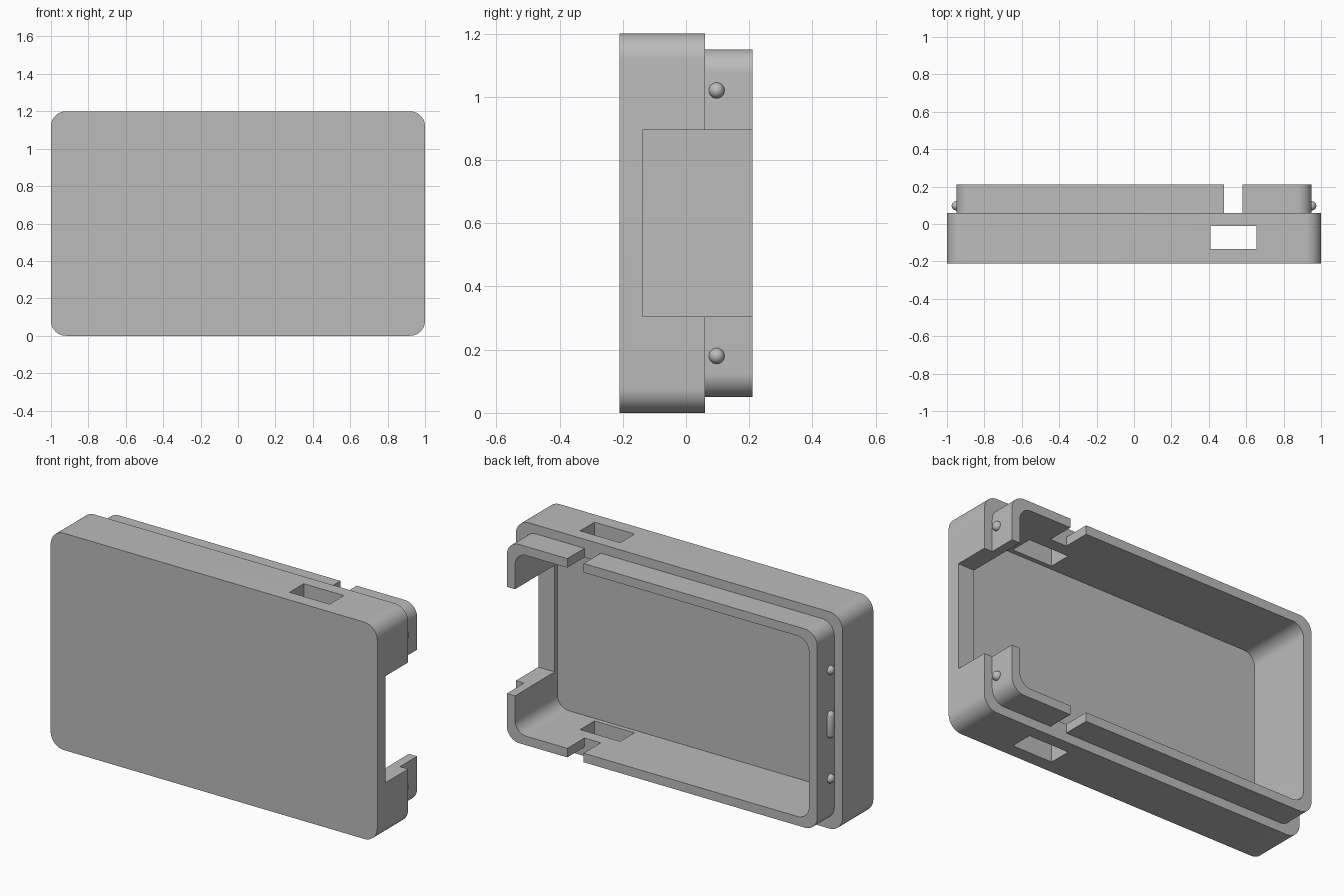
import bpy, bmesh, math
from mathutils import Matrix, Vector

if "Cube" in bpy.data.objects:
    bpy.data.objects.remove(bpy.data.objects["Cube"])

grey = bpy.data.materials.new("plain grey")
grey.diffuse_color = (0.5, 0.5, 0.5, 1)
grey.use_nodes = True
grey.node_tree.nodes["Principled BSDF"].inputs["Base Color"].default_value = grey.diffuse_color


def finish(name, bm):
    """Turn a bmesh into a named grey object."""
    bmesh.ops.recalc_face_normals(bm, faces=bm.faces)
    me = bpy.data.meshes.new(name)
    bm.to_mesh(me)
    bm.free()
    me.materials.append(grey)
    ob = bpy.data.objects.new(name, me)
    bpy.context.collection.objects.link(ob)
    return ob


def rounded_slab(name, half_x, half_z, r, y0, y1, n=12):
    """Rounded rectangle in x/z, centred at z = 0.6, extruded along y."""
    bm = bmesh.new()
    ring = []
    for k, (sx, sz) in enumerate(((1, 1), (-1, 1), (-1, -1), (1, -1))):
        for i in range(n + 1):
            a = math.pi / 2 * (k + i / n)
            ring.append(bm.verts.new((sx * (half_x - r) + r * math.cos(a), y0,
                                      0.6 + sz * (half_z - r) + r * math.sin(a))))
    face = bm.faces.new(ring)
    ext = bmesh.ops.extrude_face_region(bm, geom=[face])
    vs = [g for g in ext["geom"] if isinstance(g, bmesh.types.BMVert)]
    bmesh.ops.translate(bm, verts=vs, vec=(0, y1 - y0, 0))
    return finish(name, bm)


def block(name, x0, x1, y0, y1, z0, z1):
    bm = bmesh.new()
    m = (Matrix.Translation(((x0 + x1) / 2, (y0 + y1) / 2, (z0 + z1) / 2))
         @ Matrix.Diagonal((x1 - x0, y1 - y0, z1 - z0, 1)))
    bmesh.ops.create_cube(bm, size=1, matrix=m)
    return finish(name, bm)


def combine(target, other, op):
    """Apply a boolean and remove the helper."""
    other.hide_render = True
    mod = target.modifiers.new("cut", 'BOOLEAN')
    mod.operation, mod.object, mod.solver = op, other, 'EXACT'
    bpy.context.view_layer.objects.active = target
    bpy.ops.object.modifier_apply(modifier=mod.name)
    bpy.data.objects.remove(other)


def smooth(ob):
    bpy.ops.object.select_all(action='DESELECT')
    ob.select_set(True)
    bpy.context.view_layer.objects.active = ob
    bpy.ops.object.shade_smooth_by_angle(angle=math.radians(30))


def bump(name, x, z, stretch=0.0, r=0.025):
    """Ball catch on the lip, optionally stretched into a capsule along z."""
    bm = bmesh.new()
    bmesh.ops.create_uvsphere(bm, u_segments=24, v_segments=16, radius=r)
    if stretch:
        for v in bm.verts:
            if abs(v.co.z) > 1e-5:
                v.co.z += math.copysign(stretch, v.co.z)
    bmesh.ops.translate(bm, verts=bm.verts, vec=Vector((x, 0.097, z)))
    smooth(finish(name, bm))


# Outer body and the narrower lip behind it
case = rounded_slab("case_shell", 1.0, 0.6, 0.08, -0.21, 0.06)
lip = rounded_slab("lip", 0.95, 0.55, 0.075, 0.0, 0.21)
# Gap through the top and bottom of the lip
combine(lip, block("lip_gap", 0.48, 0.58, 0.03, 0.3, -0.1, 1.3), 'DIFFERENCE')
combine(case, lip, 'UNION')
# Inside cavity
combine(case, rounded_slab("cavity", 0.9, 0.5, 0.07, -0.16, 0.3), 'DIFFERENCE')
# Large opening in the right wall
combine(case, block("side_opening", 0.8, 1.1, -0.137, 0.3, 0.305, 0.895), 'DIFFERENCE')
# Rectangular slots through the top and bottom walls
combine(case, block("wall_slot", 0.41, 0.655, -0.135, -0.01, -0.1, 1.3), 'DIFFERENCE')
smooth(case)

# Ball catches on both sides, and a long catch on the left
for z in (0.18, 1.02):
    bump("right_catch", 0.95, z)
for z in (0.3, 0.9):
    bump("left_catch", -0.95, z)
bump("left_long_catch", -0.95, 0.6, stretch=0.05)
